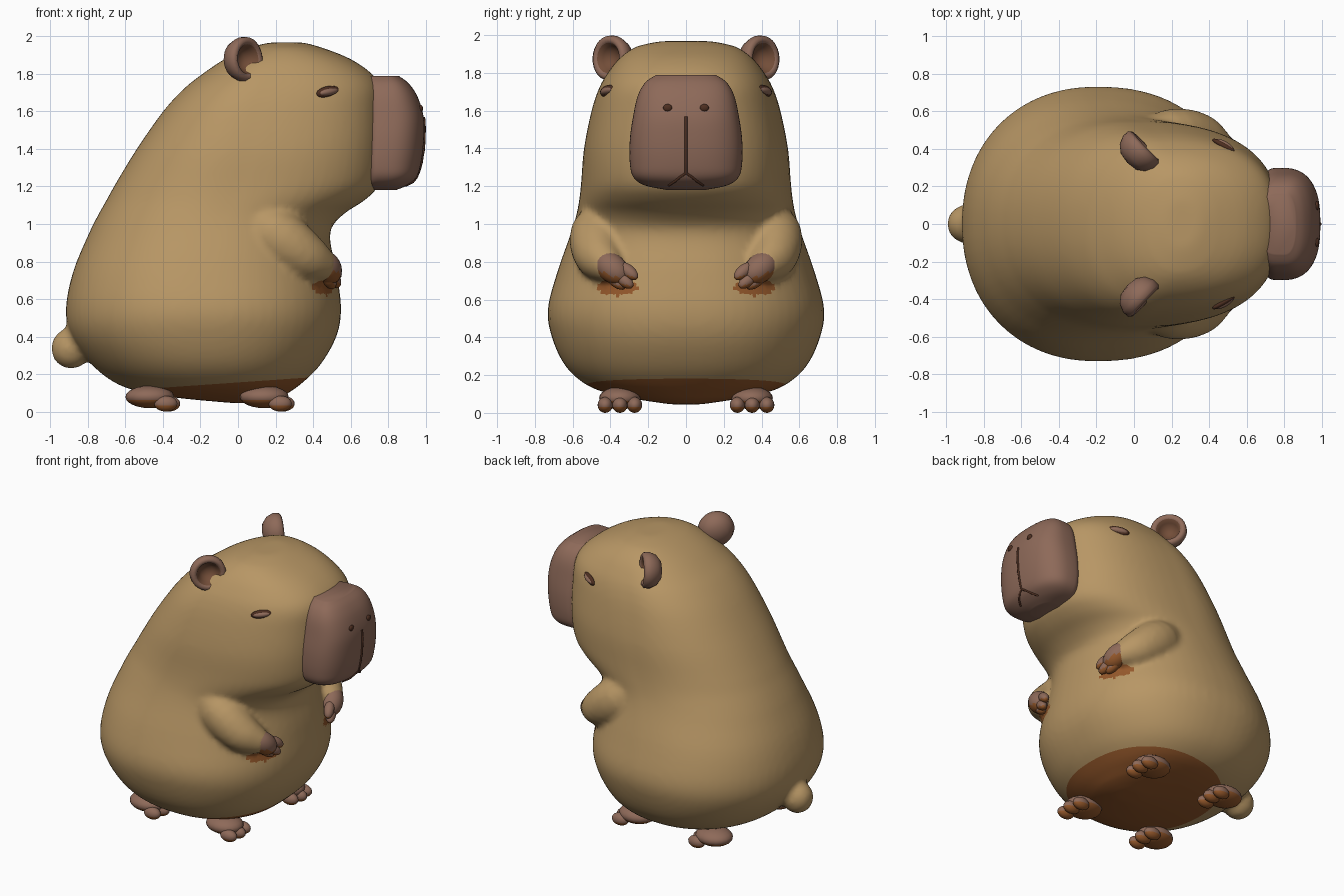
import bpy, bmesh, math
from mathutils import Vector, Matrix

if "Cube" in bpy.data.objects:
    bpy.data.objects.remove(bpy.data.objects["Cube"])


def material(name, rgb):
    m = bpy.data.materials.new(name)
    m.diffuse_color = (*rgb, 1)
    m.use_nodes = True
    m.node_tree.nodes["Principled BSDF"].inputs["Base Color"].default_value = m.diffuse_color
    return m


FUR = material("tan fur", (0.477, 0.307, 0.130))
SKIN = material("mauve brown skin", (0.270, 0.143, 0.100))
UNDER = material("rust underside", (0.300, 0.098, 0.024))
DARK = material("dark brown", (0.075, 0.028, 0.015))
INNER = material("inner ear brown", (0.170, 0.075, 0.040))


def finish(bm, name, mats, rule=None):
    """Turn a bmesh into a smooth object, colouring faces by a rule."""
    bm.normal_update()
    for f in bm.faces:
        f.smooth = True
        if rule:
            f.material_index = rule(f)
    me = bpy.data.meshes.new(name)
    bm.to_mesh(me)
    bm.free()
    for m in mats:
        me.materials.append(m)
    ob = bpy.data.objects.new(name, me)
    bpy.context.collection.objects.link(ob)
    return ob


def ball(bm, centre, size, direction=(1, 0, 0), segs=20):
    """Ellipsoid whose local x axis points along direction."""
    rot = Vector(direction).to_track_quat('X', 'Z').to_matrix().to_4x4()
    mat = Matrix.Translation(centre) @ rot @ Matrix.Diagonal((*size, 1))
    bmesh.ops.create_uvsphere(bm, u_segments=segs, v_segments=segs // 2 + 2, radius=1, matrix=mat)


def smooth_rows(rows, steps):
    """Catmull-Rom interpolation between table rows."""
    out = []
    for i in range(len(rows) - 1):
        p = [rows[max(0, min(len(rows) - 1, i + k))] for k in (-1, 0, 1, 2)]
        for s in range(steps):
            t = s / steps
            out.append([0.5 * (2 * b + (c - a) * t + (2 * a - 5 * b + 4 * c - d) * t * t
                               + (3 * b - a - 3 * c + d) * t ** 3) for a, b, c, d in zip(*p)])
    return out + [list(rows[-1])]


def loft(bm, rows, back_n, segs=64):
    """Stack horizontal super-ellipse slices: z, back x, front x, widest x, half width, exponent."""
    rings = []
    for z, xb, xf, xm, w, n in rows:
        ring = []
        for k in range(segs):
            a = 2 * math.pi * k / segs
            c, s = math.cos(a), math.sin(a)
            e = 2 / (n if c > 0 else back_n)
            x = xm + ((xf - xm) if c > 0 else (xb - xm)) * abs(c) ** e
            ring.append(bm.verts.new((x, math.copysign(w * abs(s) ** e, s), z)))
        rings.append(ring)
    for lo, hi in zip(rings, rings[1:]):
        for k in range(segs):
            j = (k + 1) % segs
            bm.faces.new((lo[k], lo[j], hi[j], hi[k]))
    bm.faces.new(rings[0][::-1])
    bm.faces.new(rings[-1])


def slice_at(rows, z):
    return min(rows, key=lambda r: abs(r[0] - z))


def tube(name, pts, radius, mat):
    cu = bpy.data.curves.new(name, 'CURVE')
    cu.dimensions = '3D'
    cu.bevel_depth = radius
    cu.bevel_resolution = 2
    cu.use_fill_caps = True
    sp = cu.splines.new('POLY')
    sp.points.add(len(pts) - 1)
    for p, co in zip(sp.points, pts):
        p.co = (*co, 1)
    cu.materials.append(mat)
    bpy.context.collection.objects.link(bpy.data.objects.new(name, cu))


# Body and head profile, bottom to top
BODY = smooth_rows([
    (0.045, -0.03, 0.13, 0.05, 0.08, 2.0), (0.07, -0.30, 0.22, 0.00, 0.25, 2.1),
    (0.10, -0.50, 0.27, -0.10, 0.40, 2.2), (0.15, -0.65, 0.34, -0.15, 0.53, 2.3),
    (0.25, -0.78, 0.44, -0.18, 0.64, 2.3), (0.40, -0.89, 0.525, -0.20, 0.71, 2.3),
    (0.55, -0.918, 0.55, -0.20, 0.732, 2.3), (0.75, -0.878, 0.525, -0.20, 0.68, 2.3),
    (0.95, -0.795, 0.49, -0.15, 0.61, 2.3), (1.05, -0.745, 0.56, -0.12, 0.58, 2.3),
    (1.13, -0.70, 0.68, -0.08, 0.565, 2.4), (1.22, -0.65, 0.755, -0.05, 0.555, 2.5),
    (1.40, -0.54, 0.775, 0.00, 0.54, 2.6), (1.60, -0.40, 0.775, 0.05, 0.50, 2.6),
    (1.72, -0.29, 0.765, 0.10, 0.46, 2.6), (1.80, -0.19, 0.715, 0.15, 0.415, 2.5),
    (1.88, -0.07, 0.60, 0.20, 0.35, 2.4), (1.94, 0.06, 0.45, 0.23, 0.26, 2.3),
    (1.968, 0.17, 0.35, 0.25, 0.13, 2.0)], 4)
bm = bmesh.new()
loft(bm, BODY, 2.15)
ball(bm, (-0.89, 0, 0.337), (0.108, 0.105, 0.11))  # tail
ARM = smooth_rows([(0.05, 0.40, 1.02, 0.12), (0.20, 0.465, 0.94, 0.15),
                   (0.34, 0.465, 0.84, 0.13), (0.44, 0.42, 0.785, 0.09)], 4)
for side in (1, -1):
    for x, y, z, r in ARM:
        ball(bm, (x, side * y, z), (r, r, r))
raw = finish(bm, "body_raw", [])

# Fuse body, arms and tail into one soft skin
fuse = raw.modifiers.new("fuse", 'REMESH')
fuse.mode = 'VOXEL'
fuse.voxel_size = 0.02
soft = raw.modifiers.new("soften", 'SMOOTH')
soft.factor = 0.5
soft.iterations = 6
bpy.context.view_layer.update()
fused = bpy.data.meshes.new_from_object(raw.evaluated_get(bpy.context.evaluated_depsgraph_get()))
bpy.data.objects.remove(raw)
bm = bmesh.new()
bm.from_mesh(fused)
bpy.data.meshes.remove(fused)
cut, up = Vector((0, 0, 0.155)), Vector((-0.07, 0, 1))
bmesh.ops.bisect_plane(bm, geom=bm.verts[:] + bm.edges[:] + bm.faces[:], plane_co=cut, plane_no=up)


def body_colour(f):
    c = f.calc_center_median()
    below = (c - cut).dot(up) < 0
    patch = c.x > 0.25 and ((abs(c.y) - 0.365) / 0.11) ** 2 + ((c.z - 0.665) / 0.045) ** 2 < 1
    return 1 if below or patch else 0


finish(bm, "body", [FUR, UNDER], body_colour)

# Snout block
SNOUT = smooth_rows([
    (1.18, 0.70, 0.84, 0.77, 0.10, 2.2), (1.205, 0.68, 0.90, 0.77, 0.22, 2.4),
    (1.25, 0.68, 0.953, 0.78, 0.28, 2.6), (1.33, 0.68, 0.978, 0.78, 0.298, 2.6),
    (1.45, 0.68, 0.992, 0.79, 0.297, 2.6), (1.57, 0.68, 0.990, 0.80, 0.28, 2.6),
    (1.68, 0.68, 0.957, 0.80, 0.255, 2.6), (1.75, 0.68, 0.91, 0.80, 0.215, 2.6),
    (1.788, 0.68, 0.86, 0.80, 0.16, 2.4)], 5)
bm = bmesh.new()
loft(bm, SNOUT, 4)
finish(bm, "snout", [SKIN])


def on_snout(y, z):
    _, _, xf, xm, w, n = slice_at(SNOUT, z)
    return Vector((xm + (xf - xm) * (1 - min(1, abs(y) / w) ** n) ** (1 / n), y, z))


# Nose groove and mouth
tube("nose_groove", [on_snout(0, 1.27 + 0.03 * i) for i in range(11)], 0.008, DARK)

under = lambda f: 1 if f.normal.z < -0.35 else 0
for side, tag in ((1, "left"), (-1, "right")):
    tube("mouth_" + tag, [on_snout(side * y, z) for y, z in
                          ((0, 1.27), (0.03, 1.25), (0.06, 1.225), (0.09, 1.205))], 0.007, DARK)

    # Nostril
    bm = bmesh.new()
    ball(bm, on_snout(side * 0.097, 1.615), (0.012, 0.024, 0.02))
    finish(bm, "nostril_" + tag, [DARK])

    # Eye: dark rim with a heavy lid
    _, _, xf, xm, w, n = slice_at(BODY, 1.705)
    y = w * (1 - ((0.48 - xm) / (xf - xm)) ** n) ** (1 / n)
    for part, size, mat in (("eye_rim_", (0.072, 0.018, 0.03), DARK),
                            ("eye_lid_", (0.062, 0.026, 0.021), SKIN)):
        bm = bmesh.new()
        ball(bm, (0.48, side * (y - 0.008), 1.705), size, (0.12, -0.07 * side, 0.022))
        finish(bm, part + tag, [mat])

    # Ear: revolved cup opening forward and outward
    profile = [(0.0, -0.085), (0.06, -0.075), (0.10, -0.045), (0.12, 0.0), (0.118, 0.035),
               (0.10, 0.05), (0.08, 0.04), (0.065, 0.01), (0.04, -0.02), (0.0, -0.03)]
    rot = Vector((0.72, 0.68 * side, 0.05)).to_track_quat('Z', 'Y').to_matrix().to_4x4()
    bm = bmesh.new()
    verts = [bm.verts.new((r, 0, h)) for r, h in profile]
    edges = [bm.edges.new(p) for p in zip(verts, verts[1:])]
    bmesh.ops.spin(bm, geom=verts + edges, axis=(0, 0, 1), cent=(0, 0, 0),
                   angle=2 * math.pi, steps=28, use_duplicate=False)
    bmesh.ops.remove_doubles(bm, verts=bm.verts[:], dist=0.0005)
    bmesh.ops.recalc_face_normals(bm, faces=bm.faces[:])
    for f in bm.faces:
        c = f.calc_center_median()
        f.material_index = 1 if c.z > -0.035 and c.xy.length < 0.078 else 0
    bm.transform(Matrix.Translation((0.025, side * 0.385, 1.877)) @ rot)
    finish(bm, "ear_" + tag, [SKIN, INNER])

    # Hand with three fingers
    aim = (0.06, -0.13 * side, -0.11)
    bm = bmesh.new()
    ball(bm, (0.475, side * 0.395, 0.768), (0.11, 0.075, 0.075), aim)
    for x, yy, z in ((0.515, 0.305, 0.75), (0.512, 0.33, 0.705), (0.487, 0.37, 0.70)):
        ball(bm, (x, side * yy, z), (0.065, 0.034, 0.034), aim)
    finish(bm, "hand_" + tag, [SKIN, UNDER], under)

    # Feet with three toes
    for where, fx in (("front", 0.16), ("back", -0.45)):
        bm = bmesh.new()
        ball(bm, (fx - 0.02, side * 0.35, 0.078), (0.13, 0.11, 0.06))
        for k in (-1, 0, 1):
            ball(bm, (fx + 0.08 - 0.015 * abs(k), side * 0.35 + 0.078 * k, 0.042),
                 (0.062, 0.04, 0.042))
        finish(bm, where + "_foot_" + tag, [SKIN, UNDER], under)
